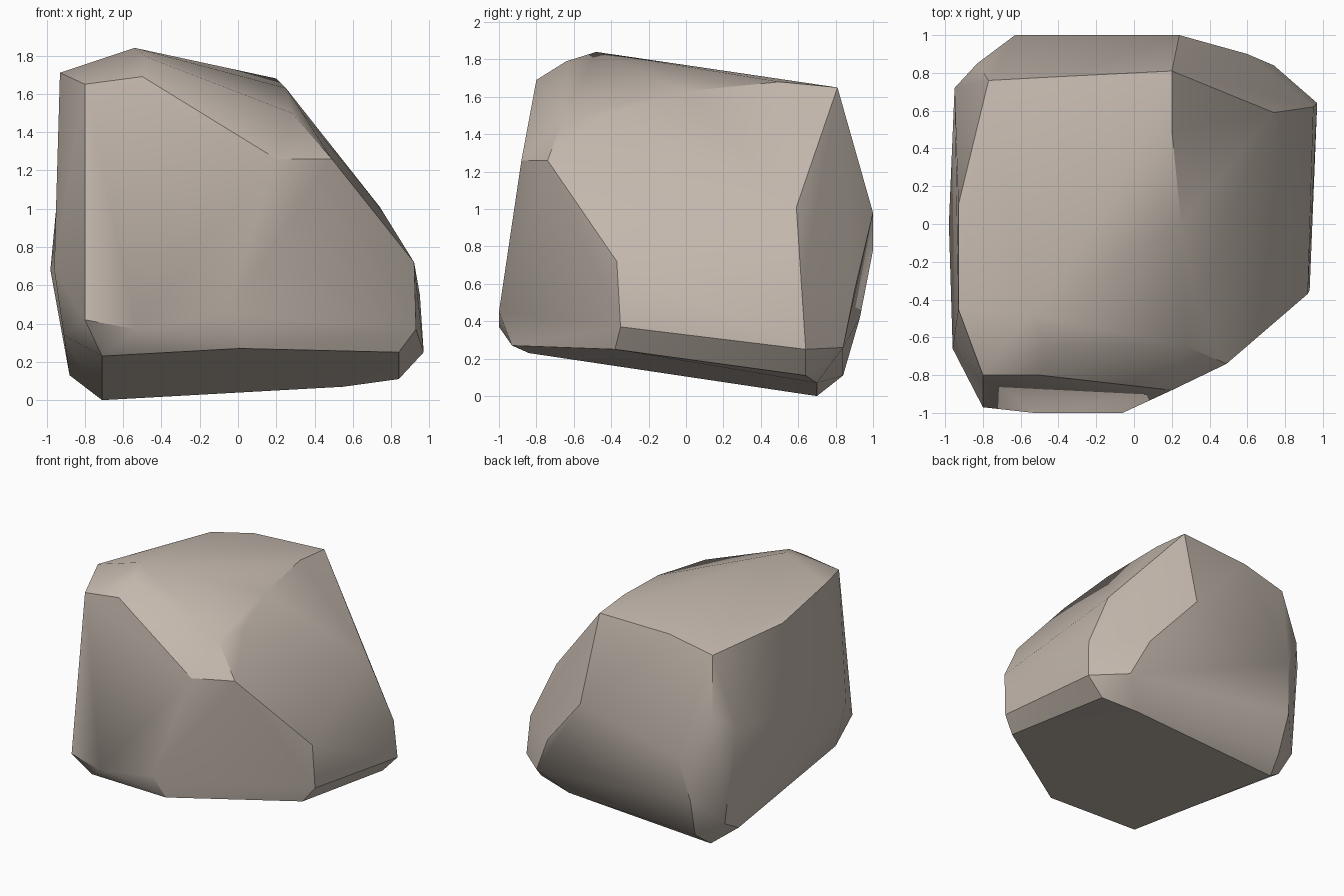
import bpy, bmesh, math

if "Cube" in bpy.data.objects:
    bpy.data.objects.remove(bpy.data.objects["Cube"])

# Corner points of the boulder, grouped by region; the hull forms its chipped planes
corners = [
    # front plane and the chamfer above it
    (-.80, -.80, 1.65), (-.50, -.80, 1.69), (.20, -.88, 1.26), (-.06, -1, .45),
    (-.53, -1, .37), (-.80, -.97, .42), (-.47, -.64, 1.79), (.28, -.65, 1.50),
    # front right plane
    (.49, -.74, 1.26), (.92, -.37, .72), (.93, -.35, .37),
    # tilted underside
    (-.71, -.84, .23), (.01, -.93, .27), (.84, -.38, .25),
    (.84, .64, .11), (.55, .70, .07), (-.71, .70, 0),
    # back right plane
    (.20, .81, 1.65), (.24, 1, .98), (.60, .90, .56), (.74, .84, .26),
    (.97, .64, .25), (.95, .62, .55), (.74, .59, 1.01),
    # top ridge
    (-.54, -.48, 1.84), (.20, .50, 1.68), (.25, 0, 1.63), (.33, -.40, 1.51),
    # left side
    (-.93, -.45, 1.71), (-.93, .10, 1.60), (-.98, 0, .68), (-.96, -.66, .68),
    (-.91, -.60, .34), (-.88, .59, .13), (-.95, .72, 1.0),
    # back side
    (-.77, .76, 1.55), (-.40, .78, 1.63), (-.83, .85, 1.10), (-.63, 1, .78),
    (-.69, .93, .42), (-.67, .84, .11), (-.87, .75, .22),
]

# Boulder body
bm = bmesh.new()
for p in corners:
    bm.verts.new(p)
bmesh.ops.convex_hull(bm, input=bm.verts[:])
bmesh.ops.delete(bm, geom=[v for v in bm.verts if not v.link_faces], context='VERTS')
bmesh.ops.dissolve_limit(bm, angle_limit=math.radians(3), verts=bm.verts[:], edges=bm.edges[:])
bmesh.ops.recalc_face_normals(bm, faces=bm.faces[:])
mesh = bpy.data.meshes.new("boulder")
bm.to_mesh(mesh)
bm.free()
boulder = bpy.data.objects.new("boulder", mesh)
bpy.context.collection.objects.link(boulder)

# Warm grey stone
stone = bpy.data.materials.new("warm grey stone")
stone.diffuse_color = (.55, .48, .42, 1)
stone.use_nodes = True
stone.node_tree.nodes["Principled BSDF"].inputs["Base Color"].default_value = stone.diffuse_color
mesh.materials.append(stone)

# Smooth the gentle bends, keep the chipped edges sharp
bpy.context.view_layer.objects.active = boulder
boulder.select_set(True)
bpy.ops.object.shade_smooth_by_angle(angle=math.radians(30))
